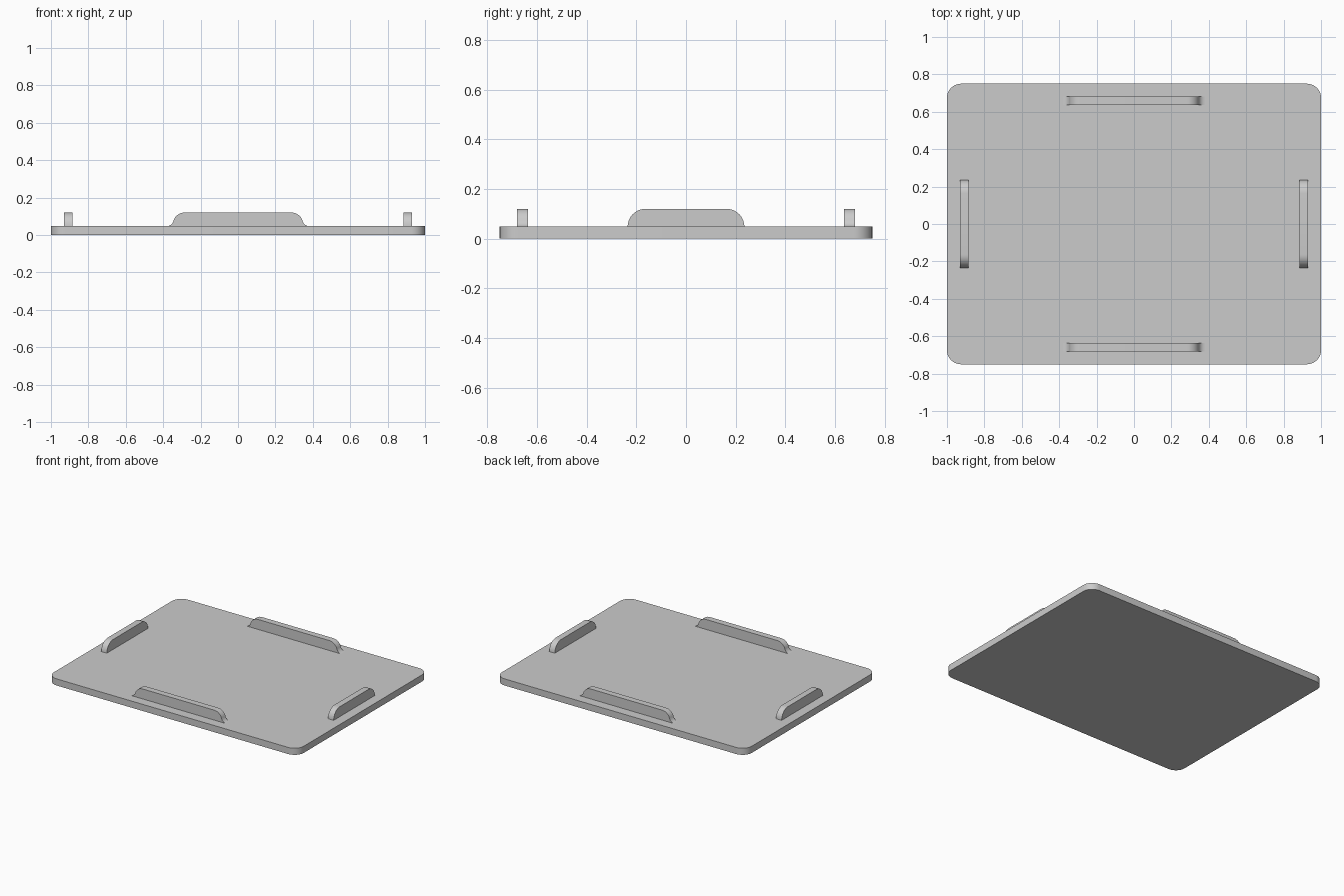
import bpy, bmesh, math

cube = bpy.data.objects.get("Cube")
if cube:
    bpy.data.objects.remove(cube, do_unlink=True)

grey = bpy.data.materials.new("plain grey")
grey.use_nodes = True
colour = (0.6, 0.6, 0.6, 1)
grey.diffuse_color = colour
grey.node_tree.nodes["Principled BSDF"].inputs["Base Color"].default_value = colour


def arc(cx, cy, r, start, end, steps=10):
    angles = [math.radians(start + (end - start) * i / steps) for i in range(steps + 1)]
    return [(cx + r * math.cos(a), cy + r * math.sin(a)) for a in angles]


def extrude(name, points, offset):
    """Extrude a closed outline of 3D points along an offset vector."""
    bm = bmesh.new()
    face = bm.faces.new([bm.verts.new(p) for p in points])
    result = bmesh.ops.extrude_face_region(bm, geom=[face], use_keep_orig=True)
    moved = [v for v in result["geom"] if isinstance(v, bmesh.types.BMVert)]
    bmesh.ops.translate(bm, verts=moved, vec=offset)
    bmesh.ops.recalc_face_normals(bm, faces=bm.faces[:])
    mesh = bpy.data.meshes.new(name)
    bm.to_mesh(mesh)
    bm.free()
    mesh.materials.append(grey)
    obj = bpy.data.objects.new(name, mesh)
    bpy.context.collection.objects.link(obj)
    bpy.ops.object.select_all(action='DESELECT')
    obj.select_set(True)
    bpy.context.view_layer.objects.active = obj
    bpy.ops.object.shade_smooth_by_angle(angle=math.radians(35))
    return obj


def mirrored(half):
    return half + [(-u, z) for u, z in reversed(half)]


# Base plate with rounded corners
W, D, R, T, TOP = 1.0, 0.75, 0.075, 0.048, 0.12
outline = (arc(W - R, D - R, R, 0, 90) + arc(R - W, D - R, R, 90, 180)
           + arc(R - W, R - D, R, 180, 270) + arc(W - R, R - D, R, 270, 360))
extrude("base_plate", [(x, y, 0) for x, y in outline], (0, 0, T))

# Long ridges with flared ends at the front and back
flare = arc(0.38, 0.083, 0.035, 270, 205, 6)
flare = flare + arc(0.286, 0.058, 0.062, 12, 90)
for name, y in (("front_ridge", -0.681), ("back_ridge", 0.636)):
    extrude(name, [(u, y, z) for u, z in mirrored(flare)], (0, 0.045, 0))

# Short ridges with quarter-round ends at the sides
radius = TOP - T
quarter = arc(0.235 - radius, T, radius, 0, 90)
for name, x in (("right_ridge", -0.93), ("left_ridge", 0.885)):
    extrude(name, [(x, u, z) for u, z in mirrored(quarter)], (0.045, 0, 0))
